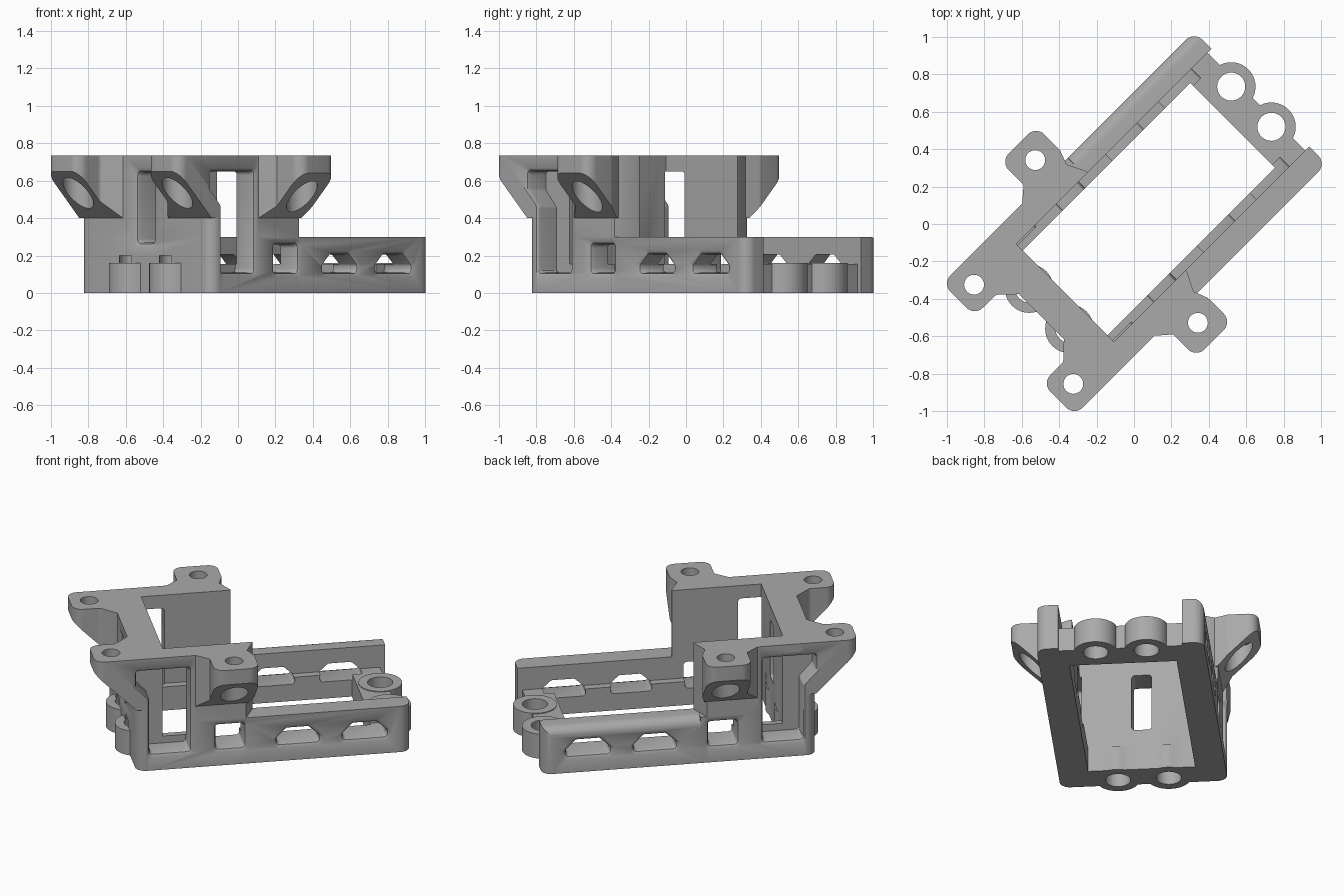
import bpy, bmesh, math
from mathutils import Vector, Matrix

if "Cube" in bpy.data.objects:
    bpy.data.objects.remove(bpy.data.objects["Cube"], do_unlink=True)

grey = bpy.data.materials.new("plain grey")
grey.use_nodes = True
grey.diffuse_color = (0.4, 0.4, 0.4, 1)
grey.node_tree.nodes["Principled BSDF"].inputs["Base Color"].default_value = (0.4, 0.4, 0.4, 1)


def rounded(pts, steps=5):
    """Outline with corners rounded by the optional third value."""
    out = []
    for i, p in enumerate(pts):
        c = Vector(p[:2])
        r = p[2] if len(p) > 2 else 0
        if not r:
            out.append(c)
            continue
        a = (Vector(pts[i - 1][:2]) - c).normalized()
        b = (Vector(pts[(i + 1) % len(pts)][:2]) - c).normalized()
        half = a.angle(b) / 2
        start, end = c + a * r / math.tan(half), c + b * r / math.tan(half)
        mid = c + (a + b).normalized() * r / math.sin(half)
        for k in range(steps + 1):
            t = k / steps
            d = (start - mid).lerp(end - mid, t).normalized()
            out.append(mid + d * r)
    return out


def solid(name, rings):
    """Closed solid lofted through matching rings."""
    bm = bmesh.new()
    vs = [[bm.verts.new(p) for p in ring] for ring in rings]
    n = len(vs[0])
    bm.faces.new(vs[0])
    bm.faces.new(vs[-1])
    for lo, hi in zip(vs, vs[1:]):
        for i in range(n):
            j = (i + 1) % n
            bm.faces.new((lo[i], lo[j], hi[j], hi[i]))
    return finish(name, bm)


def finish(name, bm):
    bmesh.ops.recalc_face_normals(bm, faces=bm.faces)
    me = bpy.data.meshes.new(name)
    bm.to_mesh(me)
    bm.free()
    me.materials.append(grey)
    ob = bpy.data.objects.new(name, me)
    bpy.context.scene.collection.objects.link(ob)
    return ob


def prism(name, pts, z0, z1):
    o = rounded(pts)
    return solid(name, [[(p.x, p.y, z) for p in o] for z in (z0, z1)])


def box(name, x0, x1, y0, y1, z0, z1):
    return prism(name, [(x0, y0), (x1, y0), (x1, y1), (x0, y1)], z0, z1)


def cylinder(name, x, y, r, z0, z1, n=40):
    ang = [math.tau * i / n for i in range(n)]
    return solid(name, [[(x + r * math.cos(a), y + r * math.sin(a), z) for a in ang]
                        for z in (z0, z1)])


def window(name, pts, place, inner, face, flare=0.03):
    """Window cutter that widens towards the outer face of a wall."""
    o = rounded(pts, 3)
    ca = (max(p.x for p in o) + min(p.x for p in o)) / 2
    cb = (max(p.y for p in o) + min(p.y for p in o)) / 2
    ha = max(p.x for p in o) - ca
    hb = max(p.y for p in o) - cb
    rings = []
    step = math.copysign(flare, face - inner)
    for depth, grow in ((inner, 0), (face - step, 0), (face - step * 0.3, 0.3),
                        (face, 1), (face + step * 0.4, 1)):
        g = grow * flare * 0.8
        rings.append([place(ca + (p.x - ca) * (1 + g / ha),
                            cb + (p.y - cb) * (1 + g / hb), depth) for p in o])
    return solid(name, rings)


def combine(ob, other, op):
    m = ob.modifiers.new(op, 'BOOLEAN')
    m.operation, m.object, m.solver = op, other, 'EXACT'
    bpy.context.view_layer.objects.active = ob
    bpy.ops.object.modifier_apply(modifier=m.name)
    bpy.data.objects.remove(other, do_unlink=True)


def tab(name, pts, side, co, no):
    """Screw tab with a sloping underside."""
    ob = prism(name, [(p[0], p[1] * side, *p[2:]) for p in pts], 0.40, 0.735)
    bm = bmesh.new()
    bm.from_mesh(ob.data)
    bpy.data.objects.remove(ob, do_unlink=True)
    bmesh.ops.bisect_plane(bm, geom=bm.verts[:] + bm.edges[:] + bm.faces[:],
                           plane_co=co, plane_no=no, clear_outer=True)
    bmesh.ops.holes_fill(bm, edges=[e for e in bm.edges if e.is_boundary], sides=0)
    return finish(name, bm)


# Long low tray and tall end block, built along x and turned at the end
frame = prism("bracket_frame", [(-0.7, -0.5, 0.06), (0.955, -0.5, 0.06),
                                (0.955, 0.5, 0.06), (-0.7, 0.5, 0.06)], 0, 0.30)
combine(frame, prism("tall_end", [(-0.7, -0.5, 0.06), (-0.04, -0.5), (0.02, -0.38),
                                  (0.02, 0.38), (-0.04, 0.5), (-0.7, 0.5, 0.06)], 0, 0.735), 'UNION')

# Four screw tabs
side_tab = [(-0.345, 0.43), (-0.345, 0.5), (-0.27, 0.565), (-0.27, 0.74, 0.06),
            (0, 0.74, 0.06), (0, 0.56, 0.04), (-0.03, 0.48), (-0.03, 0.43)]
end_tab = [(-0.6, 0.5), (-0.95, 0.5, 0.06), (-0.95, 0.255, 0.06),
           (-0.79, 0.255, 0.03), (-0.69, 0.16), (-0.6, 0.16)]
for s in (1, -1):
    combine(frame, tab("side_tab", side_tab, s, (0, 0.5 * s, 0.40), (0, s, -1)), 'UNION')
    combine(frame, tab("end_tab", end_tab, s, (-0.7, 0, 0.40), (-1, 0, -1)), 'UNION')

# Pocket, with a low lip left along the walls and an open far end
combine(frame, box("pocket", -0.52, 0.745, -0.32, 0.32, -0.1, 1), 'DIFFERENCE')
combine(frame, box("upper_pocket", -0.52, 1.1, -0.37, 0.37, 0.155, 1), 'DIFFERENCE')
combine(frame, box("end_notch", 0.925, 1.1, -0.37, 0.37, -0.1, 0.5), 'DIFFERENCE')

# Rounded outer top edge of the left wall
arc = [(0.44 + 0.06 * math.sin(a), 0.24 + 0.06 * math.cos(a))
       for a in [math.pi / 2 * k / 6 for k in range(7)]]
edge = arc + [(0.55, 0.24), (0.55, 0.35), (0.44, 0.35)]
combine(frame, solid("wall_rounding", [[(x, y, z) for y, z in edge] for x in (0.0, 1.1)]),
        'DIFFERENCE')

# Round lugs and their vertical holes
for s in (1, -1):
    for x, top in ((-0.64, 0.2), (0.887, 0.3)):
        combine(frame, cylinder("lug", x, s * 0.152, 0.13, 0, 0.16), 'UNION')
        combine(frame, cylinder("lug_hole", x, s * 0.152, 0.075, -0.1, top), 'DIFFERENCE')

# Wall windows
r = 0.02
tall = [(-0.62, 0.11, r), (-0.38, 0.11, r), (-0.38, 0.65, r), (-0.70, 0.65, r),
        (-0.70, 0.55, r), (-0.62, 0.46, r)]
square = [(-0.22, 0.11, r), (-0.05, 0.11, r), (-0.05, 0.26, r), (-0.22, 0.26, r)]


def low_window(a, b):
    return [(a, 0.11, r), (b, 0.11, r), (b, 0.15, r), (b - 0.06, 0.205, r),
            (a + 0.06, 0.205, r), (a, 0.15, r)]


for s in (1, -1):
    for pts, inner in ((tall, 0.36), (square, 0.3), (low_window(0.15, 0.4), 0.3),
                       (low_window(0.55, 0.81), 0.3)):
        cutter = window("side_window", pts, lambda a, b, d: (a, d, b), s * inner, s * 0.5)
        combine(frame, cutter, 'DIFFERENCE')
slot = [(-0.06, 0.27, r), (0.06, 0.27, r), (0.06, 0.645, r), (-0.06, 0.645, r)]
combine(frame, window("end_window", slot, lambda a, b, d: (d, a, b), -0.45, -0.7), 'DIFFERENCE')

# Screw holes, widened below each tab
for s in (1, -1):
    for x, y in ((-0.834, 0.375), (-0.132, 0.615)):
        combine(frame, cylinder("screw_hole", x, s * y, 0.053, 0.5, 0.9), 'DIFFERENCE')
        combine(frame, cylinder("screw_access", x, s * y, 0.082, 0.35, 0.64), 'DIFFERENCE')

# Turn into place and shade
frame.data.transform(Matrix.Rotation(math.radians(45), 4, 'Z'))
bpy.ops.object.select_all(action='DESELECT')
frame.select_set(True)
bpy.context.view_layer.objects.active = frame
bpy.ops.object.shade_smooth_by_angle(angle=math.radians(30))
